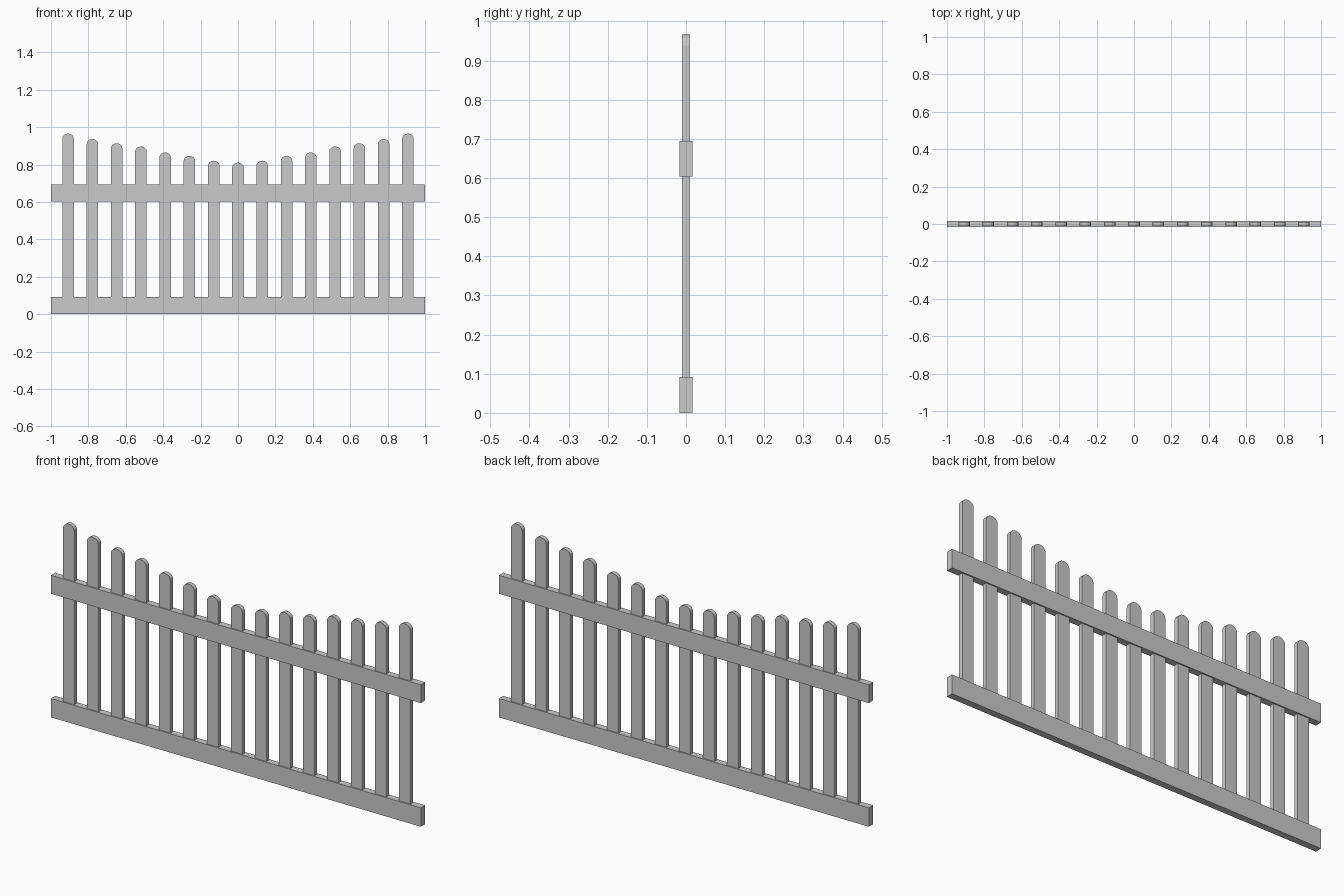
import bpy, bmesh, math

if "Cube" in bpy.data.objects:
    bpy.data.objects.remove(bpy.data.objects["Cube"])


def prism(name, outline, depth):
    """Extrude an x-z outline along y, centred on y = 0."""
    bm = bmesh.new()
    face = bm.faces.new([bm.verts.new((x, -depth / 2, z)) for x, z in outline])
    ext = bmesh.ops.extrude_face_region(bm, geom=[face])
    verts = [g for g in ext["geom"] if isinstance(g, bmesh.types.BMVert)]
    bmesh.ops.translate(bm, verts=verts, vec=(0, depth, 0))
    bmesh.ops.recalc_face_normals(bm, faces=bm.faces)
    mesh = bpy.data.meshes.new(name)
    bm.to_mesh(mesh)
    bm.free()
    obj = bpy.data.objects.new(name, mesh)
    bpy.context.collection.objects.link(obj)
    return obj


# Horizontal rails
for name, z0, z1 in (("bottom_rail", 0.0, 0.092), ("top_rail", 0.604, 0.694)):
    prism(name, [(-1, z0), (1, z0), (1, z1), (-1, z1)], 0.033)


# Upright picket with a rounded top
def picket(name, x, top, half=0.031, cap=0.028, sides=8):
    outline = [(x - half, 0.005), (x + half, 0.005)]
    for i in range(sides + 1):
        a = math.pi * i / sides
        outline.append((x + half * math.cos(a), top - cap + cap * math.sin(a)))
    prism(name, outline, 0.021)


# Picket heights dip towards the middle, mirrored left and right
heights = [0.811, 0.821, 0.847, 0.865, 0.897, 0.914, 0.937, 0.966]
for i, top in enumerate(heights):
    x = 0.1298 * i
    if i == 0:
        picket("picket_centre", 0, top)
    else:
        picket(f"picket_right_{i}", x, top)
        picket(f"picket_left_{i}", -x, top)
